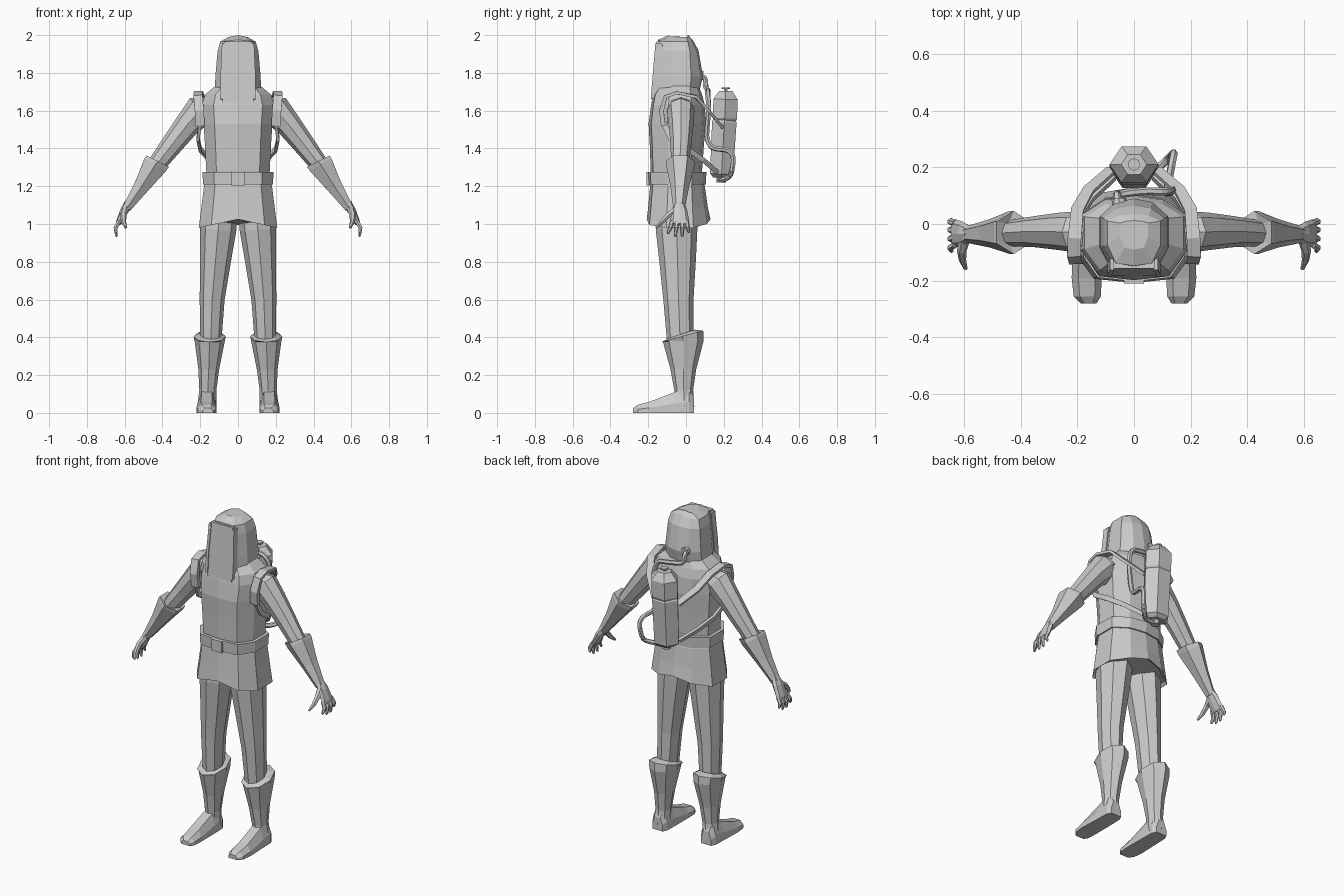
import bpy, bmesh
from math import sin, cos, pi
from mathutils import Vector


def loft(name, rings, mirror=False):
    """Skin a list of equal-length point rings and cap both ends."""
    bm = bmesh.new()
    vs = [[bm.verts.new(p) for p in r] for r in rings]
    n = len(vs[0])
    for a, b in zip(vs, vs[1:]):
        for i in range(n):
            j = (i + 1) % n
            bm.faces.new((a[i], a[j], b[j], b[i]))
    bm.faces.new(vs[0][::-1])
    bm.faces.new(vs[-1])
    bmesh.ops.recalc_face_normals(bm, faces=bm.faces)
    me = bpy.data.meshes.new(name)
    bm.to_mesh(me)
    bm.free()
    ob = bpy.data.objects.new(name, me)
    bpy.context.collection.objects.link(ob)
    if mirror:
        m = ob.modifiers.new("Mirror", 'MIRROR')
        m.use_mirror_merge = False
    return ob


def sweep(name, path, n=8, ref=(0, 1, 0), mirror=False):
    """Path of (x, y, z, radius along ref, radius across); n=4 gives a box section."""
    pts = [Vector(p[:3]) for p in path]
    rings = []
    ph, k = (pi / 4, 2 ** 0.5) if n == 4 else (0, 1)
    for i, p in enumerate(path):
        d = (pts[min(i + 1, len(pts) - 1)] - pts[max(i - 1, 0)]).normalized()
        u = Vector(ref)
        u = (u - d * u.dot(d)).normalized()
        v = d.cross(u)
        rings.append([pts[i] + u * p[3] * k * cos(ph + 2 * pi * t / n)
                      + v * p[4] * k * sin(ph + 2 * pi * t / n) for t in range(n)])
    return loft(name, rings, mirror)


def body(name, levels):
    """Symmetric ten-sided body rings from (z, half width, front y, back y, side drop)."""
    rings = []
    for z, w, f, b, drop in levels:
        half = [(0, f), (.68, f * .93), (1, f * .5), (1, b * .3), (.55, b * .85), (0, b)]
        full = half + [(-x, y) for x, y in half[-2:0:-1]]
        rings.append([(x * w, y, z - drop * abs(x)) for x, y in full])
    return loft(name, rings)


def smooth_path(pts, r, steps=4):
    """Catmull-Rom points with a constant radius, for hoses."""
    p = [Vector(q) for q in pts]
    p = [p[0]] + p + [p[-1]]
    out = []
    for a, b, c, d in zip(p, p[1:], p[2:], p[3:]):
        for s in range(steps):
            t = s / steps
            q = .5 * (2 * b + (c - a) * t + (2 * a - 5 * b + 4 * c - d) * t * t
                      + (3 * b - a - 3 * c + d) * t ** 3)
            out.append((*q, r, r))
    return out + [(*p[-1], r, r)]


# Jacket, skirt and belt
body("jacket", [(1.2, .168, -.17, .085, 0), (1.28, .168, -.187, .085, 0),
                (1.42, .175, -.192, .095, 0), (1.53, .182, -.198, .105, 0),
                (1.63, .19, -.185, .1, 0), (1.685, .175, -.175, .085, 0),
                (1.735, .115, -.14, .065, 0)])
body("jacket_skirt", [(1.24, .17, -.18, .085, 0), (1.2, .18, -.19, .1, 0),
                      (1.09, .195, -.2, .115, .01), (1.025, .208, -.208, .13, .045),
                      (1.04, .19, -.19, .11, .045)])
body("belt", [(1.208, .185, -.2, .105, 0), (1.275, .188, -.203, .108, 0)])
sweep("belt_buckle", [(0, -.2, 1.205, .035, .01), (0, -.2, 1.275, .035, .01)], 4, (1, 0, 0))

# Hood with face shield
body("hood", [(1.62, .115, -.165, .06, 0), (1.7, .122, -.168, .07, 0),
              (1.78, .12, -.162, .09, 0), (1.92, .108, -.153, .066, .005),
              (1.975, .094, -.148, .035, .01), (2.0, .05, -.09, .012, .01)])
sweep("face_shield", [(0, -.166, 1.64, .082, .016), (0, -.158, 1.78, .082, .014),
                      (0, -.143, 1.965, .074, .014)], 4, (1, 0, 0))
sweep("shield_rim", [(.085, -.165, 1.66, .008, .022), (.085, -.157, 1.78, .008, .02),
                     (.077, -.142, 1.955, .008, .02)], 4, (1, 0, 0), True)

# Trousers and boots
sweep("leg", [(.095, -.045, 1.08, .11, .095), (.105, -.05, .97, .11, .096),
              (.118, -.045, .82, .098, .083), (.137, -.04, .6, .08, .066),
              (.145, -.03, .35, .068, .055)], 8, (0, 1, 0), True)
sweep("boot_shaft", [(.165, -.008, .03, .052, .05), (.16, -.012, .12, .05, .045),
                     (.155, -.014, .23, .068, .055), (.15, -.014, .38, .108, .08),
                     (.15, -.02, .405, .115, .085), (.15, -.024, .417, .075, .06)],
      8, (0, 1, 0), True)


def foot_ring(x, y, w, h):
    return [(x - w, y, 0), (x + w, y, 0), (x + w, y, h * .45),
            (x + w * .55, y, h), (x - w * .55, y, h), (x - w, y, h * .45)]


loft("boot_foot", [foot_ring(.165, .042, .035, .08), foot_ring(.165, .015, .048, .13),
                   foot_ring(.165, -.06, .05, .11), foot_ring(.167, -.19, .053, .06),
                   foot_ring(.165, -.255, .048, .043), foot_ring(.16, -.28, .028, .025)], True)

# Sleeves and flared cuffs
sweep("sleeve", [(.15, -.028, 1.625, .065, .05), (.2, -.028, 1.6, .073, .085),
                 (.265, -.026, 1.53, .066, .068), (.35, -.027, 1.42, .055, .058),
                 (.45, -.033, 1.29, .045, .046)], 8, (0, 1, 0), True)
sweep("glove_cuff", [(.435, -.03, 1.32, .048, .045), (.425, -.03, 1.333, .076, .077),
                     (.438, -.03, 1.314, .076, .076), (.51, -.033, 1.2, .05, .048),
                     (.588, -.037, 1.085, .03, .027)][::-1], 6, (0, 1, 0), True)

# Gloved hands
sweep("palm", [(.578, -.036, 1.11, .026, .024), (.602, -.035, 1.07, .042, .022),
               (.63, -.033, 1.01, .05, .016), (.636, -.033, .998, .046, .012)],
      8, (0, 1, 0), True)
for name, y, tip, z in (("index", -.072, -.095, .955), ("middle", -.047, -.057, .94),
                        ("ring", -.021, -.02, .94), ("little", .003, .014, .962)):
    sweep(name + "_finger", [(.63, y, 1.015, .013, .013), (.648, (y + tip) / 2, .98, .012, .012),
                             (.644, tip, z, .008, .008), (.642, tip, z - .008, .004, .004)],
          6, (0, 1, 0), True)
sweep("thumb", [(.598, -.055, 1.075, .02, .018), (.608, -.095, 1.045, .017, .016),
                (.605, -.128, 1.01, .013, .013), (.594, -.158, .98, .007, .007)],
      6, (1, 0, 0), True)

# Air tank with seam, neck and valve wheel
sweep("air_tank", [(0, .187, 1.245, .055, .05), (0, .188, 1.265, .082, .07),
                   (0, .203, 1.54, .087, .075), (0, .204, 1.55, .08, .07),
                   (0, .205, 1.56, .087, .075), (0, .21, 1.66, .087, .074),
                   (0, .21, 1.705, .045, .04)], 6, (1, 0, 0))
sweep("tank_neck", [(0, .21, 1.7, .01, .01), (0, .21, 1.72, .01, .01)], 6, (1, 0, 0))
sweep("valve_wheel", [(0, .21, 1.715, .022, .022), (0, .21, 1.723, .022, .022)], 8, (1, 0, 0))
sweep("tank_bottom_fitting", [(0, .187, 1.22, .025, .025), (0, .187, 1.26, .025, .025)],
      8, (1, 0, 0))

# Breathing hose from the hood, round the tank and into its base
sweep("breathing_hose", smooth_path([(-.05, .06, 1.79), (-.06, .1, 1.77), (-.05, .105, 1.725),
                                     (.03, .115, 1.71), (.11, .115, 1.69), (.135, .12, 1.6),
                                     (.115, .11, 1.47), (.12, .14, 1.405), (.135, .22, 1.39),
                                     (.14, .25, 1.35), (.125, .235, 1.26), (.07, .19, 1.232),
                                     (0, .187, 1.235)], .014), 6, (.3, .5, .81))
sweep("hose_socket", [(-.05, .05, 1.79, .026, .026), (-.053, .088, 1.785, .026, .026)],
      8, (1, 0, 0))

# Harness straps: over the shoulder, then under the arm
sweep("shoulder_strap", [(.2, -.12, 1.52, .024, .012), (.205, -.13, 1.6, .024, .012),
                         (.212, -.108, 1.675, .024, .01), (.21, -.05, 1.695, .024, .008),
                         (.2, .05, 1.675, .022, .008), (.16, .12, 1.6, .02, .008),
                         (.08, .19, 1.515, .018, .008)], 4, (1, 0, 0), True)
sweep("lower_strap", [(.2, -.12, 1.54, .008, .014), (.212, -.08, 1.45, .008, .014),
                      (.2, .01, 1.395, .008, .014), (.15, .09, 1.34, .008, .013),
                      (.07, .165, 1.275, .008, .012)], 4, (1, 0, 0), True)
